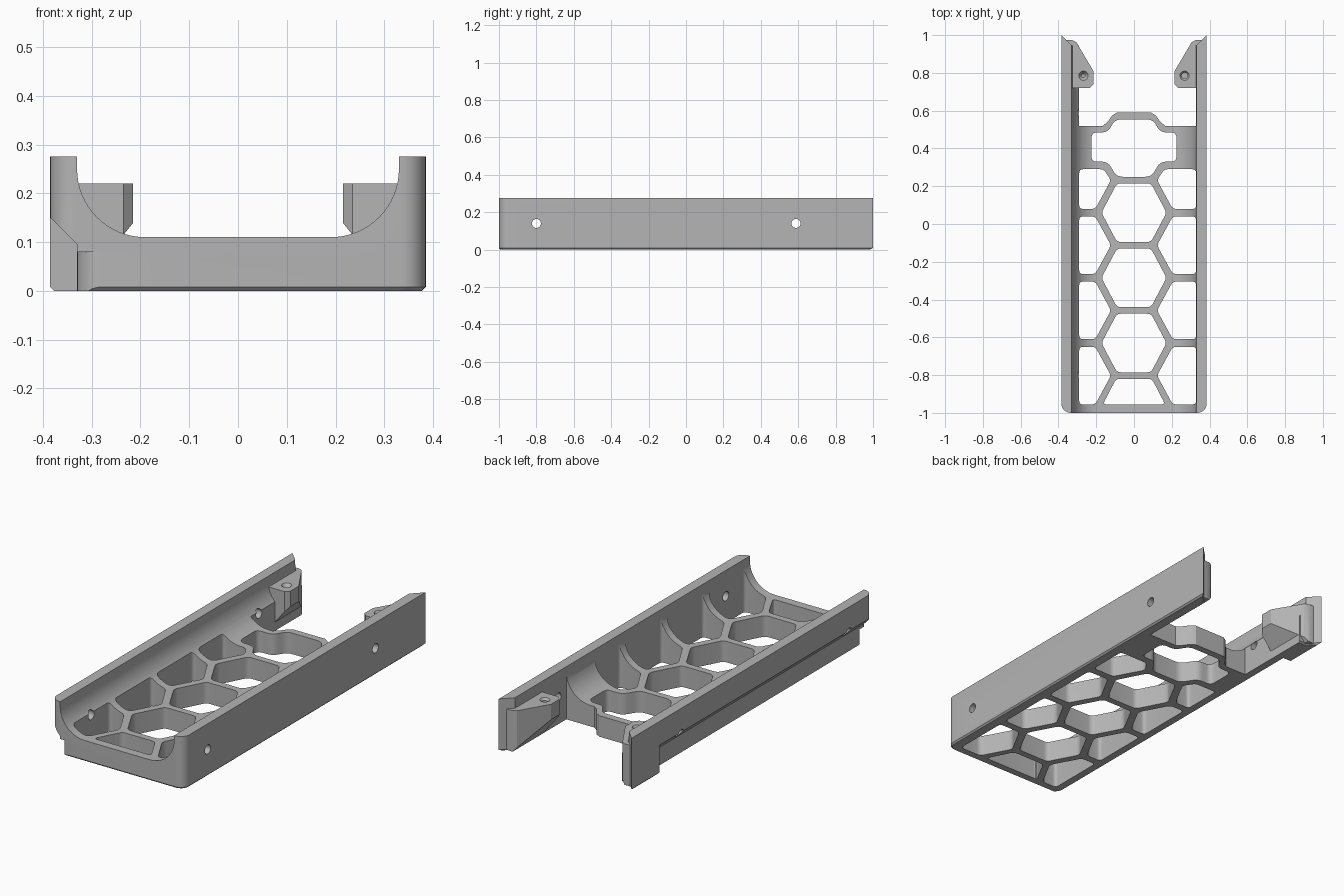
import bpy, bmesh, math
from mathutils import Vector, Matrix

cube = bpy.data.objects.get("Cube")
if cube:
    bpy.data.objects.remove(cube, do_unlink=True)

grey = bpy.data.materials.new("plain_grey")
grey.use_nodes = True
colour = (0.46, 0.46, 0.46, 1)
grey.diffuse_color = colour
grey.node_tree.nodes["Principled BSDF"].inputs["Base Color"].default_value = colour


def rounded(points, r, steps=5):
    """Round every corner of a closed 2D outline."""
    out = []
    pts = [Vector(p) for p in points]
    for i, p in enumerate(pts):
        a, b = pts[i - 1] - p, pts[(i + 1) % len(pts)] - p
        s = p + a.normalized() * min(r, a.length * 0.45)
        e = p + b.normalized() * min(r, b.length * 0.45)
        for k in range(steps + 1):
            t = k / steps
            out.append(s * (1 - t) ** 2 + p * 2 * t * (1 - t) + e * t * t)
    return out


def arc(cx, cy, r, a0, a1, steps=16):
    angles = [math.radians(a0 + (a1 - a0) * k / steps) for k in range(steps + 1)]
    return [(cx + r * math.cos(a), cy + r * math.sin(a)) for a in angles]


def mirror(points):
    return [(-x, y) for x, y in points]


def finish(name, bm):
    bmesh.ops.recalc_face_normals(bm, faces=bm.faces)
    mesh = bpy.data.meshes.new(name)
    bm.to_mesh(mesh)
    bm.free()
    mesh.materials.append(grey)
    obj = bpy.data.objects.new(name, mesh)
    bpy.context.collection.objects.link(obj)
    return obj


def prism(name, outline, lo, hi, along_y=False, chamfer=0):
    """Extrude an xy outline along z, or an xz outline along y."""
    place = (lambda p, h: (p[0], h, p[1])) if along_y else (lambda p, h: (p[0], p[1], h))
    bm = bmesh.new()
    base = bm.faces.new([bm.verts.new(place(p, lo)) for p in outline])
    moved = bmesh.ops.extrude_face_region(bm, geom=[base])["geom"]
    shift = Vector(place((0, 0), hi - lo))
    bmesh.ops.translate(bm, vec=shift, verts=[v for v in moved if isinstance(v, bmesh.types.BMVert)])
    bmesh.ops.recalc_face_normals(bm, faces=bm.faces)
    if chamfer:
        edges = [e for e in bm.edges if all(abs(v.co.z - lo) < 1e-5 for v in e.verts)]
        bmesh.ops.bevel(bm, geom=edges, offset=chamfer, segments=1, affect='EDGES')
    return finish(name, bm)


def rod(name, centre, r1, r2, depth, along_x=False):
    turn = Matrix.Rotation(math.pi / 2, 4, 'Y') if along_x else Matrix()
    bm = bmesh.new()
    bmesh.ops.create_cone(bm, cap_ends=True, segments=24, radius1=r1, radius2=r2,
                          depth=depth, matrix=Matrix.Translation(centre) @ turn)
    return finish(name, bm)


def combine(target, tool, operation='DIFFERENCE'):
    tool.hide_render = True
    mod = target.modifiers.new("shape", 'BOOLEAN')
    mod.operation, mod.solver, mod.object = operation, 'EXACT', tool
    bpy.context.view_layer.objects.active = target
    bpy.ops.object.modifier_apply(modifier=mod.name)
    bpy.data.objects.remove(tool, do_unlink=True)


# Channel with concave inner fillets
half = [(0.385, 0), (0.385, 0.275), (0.33, 0.275)] + arc(0.19, 0.25, 0.14, 0, -90)
tray = prism("tray", half + mirror(half)[::-1], -1.1, 1.1, along_y=True)

# Plan shape: rounded front corners, slanted rear tips
side = arc(0.335, -0.95, 0.05, -90, 0, 8) + [(0.385, 1), (0.33, 0.945)]
plan = prism("plan", side + mirror(side)[::-1], 0, 0.4, chamfer=0.008)
combine(tray, plan, 'INTERSECT')


def cut_floor(points, r=0.02):
    combine(tray, prism("floor_cutter", rounded(points, r), -0.1, 0.5))


# Centre row of hexagonal openings
PITCH, FIRST = 0.345, 0.06
for i in range(3):
    y = FIRST - i * PITCH
    right = [(0.09, y - 0.155), (0.172, y), (0.09, y + 0.155)]
    cut_floor(right + mirror(right)[::-1])
right = [(0.165, -0.955), (0.095, -0.82)]
cut_floor(right + mirror(right)[::-1])

# Wide opening at the rear of the lattice
right = [(0.09, 0.25), (0.14, 0.33), (0.225, 0.33), (0.225, 0.485), (0.14, 0.485), (0.1, 0.553)]
cut_floor(right + mirror(right)[::-1], 0.03)

# Side openings between the ribs
for sign, wall in ((1, 0.329), (-1, 0.29)):
    for i in range(3):
        low = FIRST - (i + 1) * PITCH + 0.02
        high = FIRST - i * PITCH - 0.02
        if i == 2:
            low = -0.955
        mid = FIRST - (i + 0.5) * PITCH
        pts = [(wall, low), (0.205, low), (0.122, mid), (0.205, high), (wall, high)]
        cut_floor([(sign * x, y) for x, y in pts])
    pts = [(wall, 0.08), (0.205, 0.08), (0.122, 0.232), (0.16, 0.29), (wall, 0.29)]
    cut_floor([(sign * x, y) for x, y in pts])

# Open rear behind the lattice
edge = [(0.165, 0.52), (0.14, 0.54), (0.115, 0.575), (0.09, 0.59)]
rear = [(0.329, 1.1), (0.329, 0.52)] + edge + mirror(edge)[::-1] + [(-0.29, 0.52), (-0.29, 1.1)]
combine(tray, prism("rear_cutter", rear, -0.1, 0.5))

# Rear mounting tabs with sloped undersides
tab_plan = [(0.36, 0.72), (0.235, 0.72), (0.215, 0.74), (0.215, 0.81),
            (0.305, 0.962), (0.325, 0.973), (0.36, 0.973)]
wedge = [(0.2, 0.158), (0.335, -0.01), (0.2, -0.01)]
for sign in (1, -1):
    flip = (lambda p: p) if sign == 1 else mirror
    tab = prism("tab", flip(tab_plan), 0.005, 0.22)
    combine(tab, prism("tab_cutter", flip(wedge), 0.6, 1.1, along_y=True))
    combine(tray, tab, 'UNION')
    combine(tray, rod("screw_hole", (sign * 0.268, 0.785, 0.2), 0.016, 0.016, 0.16))
    combine(tray, rod("countersink", (sign * 0.268, 0.785, 0.215), 0.01, 0.032, 0.03))

# Undercut along the outside of the right wall
groove = [(-0.5, 0.265), (-0.33, 0.095), (-0.33, -0.1), (-0.5, -0.1)]
combine(tray, prism("groove_cutter", groove, -1.1, 0.77, along_y=True))
corner = arc(-0.28, -0.95, 0.05, 180, 270, 8) + [(-0.28, -1.02), (-0.35, -1.02), (-0.35, -0.95)]
combine(tray, prism("corner_cutter", corner, -0.1, 0.08))

# Screw holes through both side walls
for y in (-0.8, 0.588):
    combine(tray, rod("wall_hole", (0, y, 0.14), 0.024, 0.024, 1, along_x=True))

# Smooth fillets, crisp edges
bpy.ops.object.select_all(action='DESELECT')
tray.select_set(True)
bpy.context.view_layer.objects.active = tray
bpy.ops.object.shade_smooth_by_angle(angle=math.radians(30))
